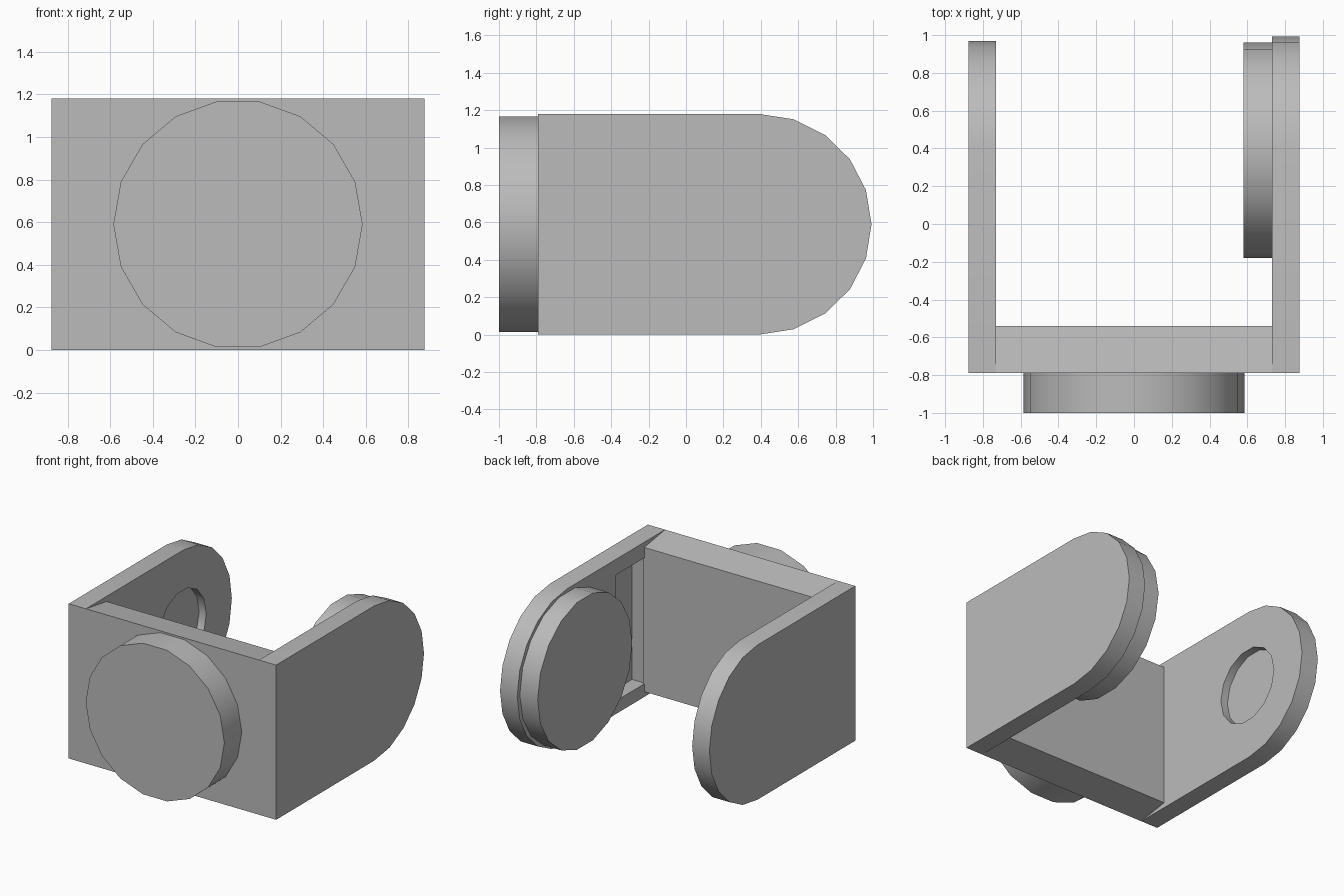
import bpy, math
from math import radians
from mathutils import Matrix

cube = bpy.data.objects.get("Cube")
if cube:
    bpy.data.objects.remove(cube, do_unlink=True)

grey = bpy.data.materials.new("plain_grey")
grey.use_nodes = True
colour = (0.5, 0.5, 0.5, 1)
grey.diffuse_color = colour
grey.node_tree.nodes["Principled BSDF"].inputs["Base Color"].default_value = colour

HEIGHT, MID, PIVOT = 1.18, 0.59, 0.39


def extrude_x(name, profile, x0, x1):
    """Solid with a (y, z) profile running from x0 to x1."""
    n = len(profile)
    verts = [(x, y, z) for x in (x0, x1) for y, z in profile]
    faces = [tuple(reversed(range(n))), tuple(range(n, 2 * n))]
    faces += [(i, (i + 1) % n, n + (i + 1) % n, n + i) for i in range(n)]
    mesh = bpy.data.meshes.new(name)
    mesh.from_pydata(verts, [], faces)
    mesh.materials.append(grey)
    obj = bpy.data.objects.new(name, mesh)
    bpy.context.collection.objects.link(obj)
    return obj


def circle(y, z, r, sides, start=0, sweep=360):
    steps = sides if sweep == 360 else sides + 1
    angles = [radians(start + sweep * i / sides) for i in range(steps)]
    return [(y + r * math.cos(a), z + r * math.sin(a)) for a in angles]


def smooth(obj):
    bpy.ops.object.select_all(action='DESELECT')
    obj.select_set(True)
    bpy.context.view_layer.objects.active = obj
    bpy.ops.object.shade_smooth_by_angle(angle=radians(35))


def carve(obj, cutter):
    cutter.hide_render = True
    cutter.hide_set(True)
    mod = obj.modifiers.new("carve", 'BOOLEAN')
    mod.operation = 'DIFFERENCE'
    mod.solver = 'EXACT'
    mod.object = cutter
    bpy.context.view_layer.update()
    # bake the cut so that no helper is left behind
    graph = bpy.context.evaluated_depsgraph_get()
    baked = bpy.data.meshes.new_from_object(obj.evaluated_get(graph))
    obj.modifiers.clear()
    obj.data = baked
    bpy.data.objects.remove(cutter, do_unlink=True)


# Side arms with rounded ends
def arm_profile(reach):
    arc = circle(0, MID, MID, 10, -90, 180)
    return [(-0.79, 0)] + [(PIVOT + y * reach, z) for y, z in arc] + [(-0.79, HEIGHT)]


left_arm = extrude_x("left_arm", arm_profile(1.02), 0.73, 0.875)
right_arm = extrude_x("right_arm", arm_profile(0.98), -0.875, -0.73)

# Rectangular pocket inside the left arm
pocket = [(-0.55, 0.1), (-0.2, 0.1), (-0.2, 1.06), (-0.55, 1.06)]
carve(left_arm, extrude_x("pocket_cutter", pocket, 0.6, 0.84))

# Shallow round socket inside the right arm
carve(right_arm, extrude_x("socket_cutter", circle(0.37, MID, 0.29, 14), -0.79, -0.6))

# Front plate, slightly tapered towards the back
plate = [(-0.79, 0), (-0.54, 0.04), (-0.54, HEIGHT - 0.04), (-0.79, HEIGHT)]
front_plate = extrude_x("front_plate", plate, -0.74, 0.74)

# Round hub on the inside of the left arm
arm_hub = extrude_x("arm_hub", circle(PIVOT, MID, 0.57, 18), 0.58, 0.735)

# Round hub on the front plate, turned to face forward
front_hub = extrude_x("front_hub", circle(0, MID, 0.585, 18), -1.0, -0.78)
front_hub.data.transform(Matrix.Rotation(radians(90), 4, 'Z'))

for part in (left_arm, right_arm, arm_hub, front_hub):
    smooth(part)
